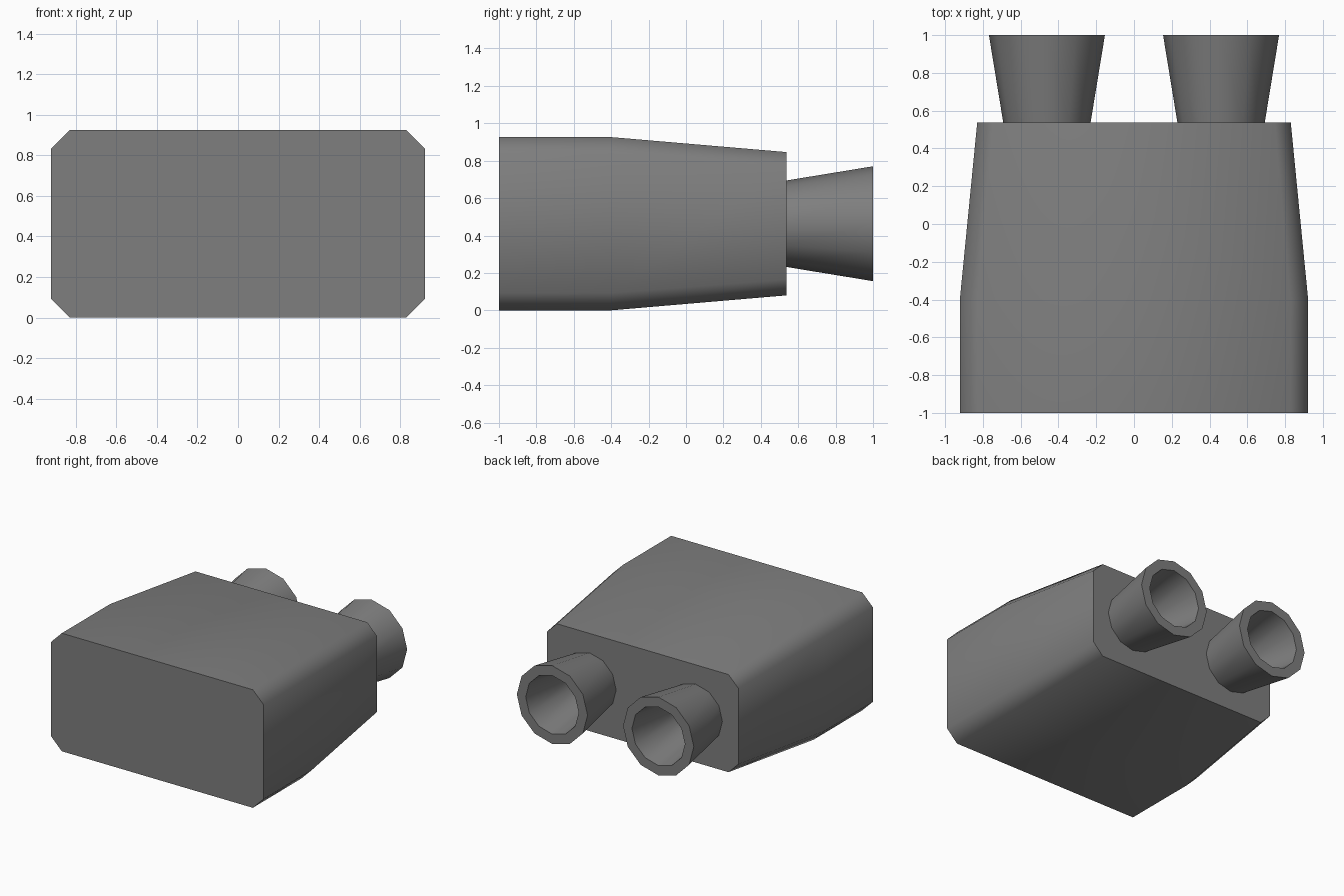
import bpy, bmesh, math

if "Cube" in bpy.data.objects:
    bpy.data.objects.remove(bpy.data.objects["Cube"])

grey = bpy.data.materials.new("dark_grey_metal")
grey.diffuse_color = (0.21, 0.21, 0.21, 1)
grey.use_nodes = True
grey.node_tree.nodes["Principled BSDF"].inputs["Base Color"].default_value = grey.diffuse_color
MID_Z = 0.463


def loft(name, rings, caps=True, closed=False):
    """Skin a list of equal-length point rings."""
    bm = bmesh.new()
    vr = [[bm.verts.new(p) for p in r] for r in rings]
    n = len(vr[0])
    pairs = list(zip(vr, vr[1:])) + ([(vr[-1], vr[0])] if closed else [])
    for a, b in pairs:
        for i in range(n):
            j = (i + 1) % n
            bm.faces.new((a[i], a[j], b[j], b[i]))
    if caps:
        bm.faces.new(vr[0])
        bm.faces.new(vr[-1])
    bmesh.ops.recalc_face_normals(bm, faces=bm.faces)
    me = bpy.data.meshes.new(name)
    bm.to_mesh(me)
    bm.free()
    me.materials.append(grey)
    ob = bpy.data.objects.new(name, me)
    bpy.context.collection.objects.link(ob)
    bpy.ops.object.select_all(action='DESELECT')
    ob.select_set(True)
    bpy.context.view_layer.objects.active = ob
    bpy.ops.object.shade_smooth_by_angle(angle=math.radians(55))
    return ob


def chamfered_rect(y, w, h, c):
    """Rectangle with cut corners, half sizes w and h."""
    quarter = [(w, h - c), (w - c, h)]
    pts = quarter + [(-x, z) for x, z in reversed(quarter)]
    pts += [(-x, -z) for x, z in pts]
    return [(x, y, MID_Z + z) for x, z in pts]


def circle(cx, y, r, n=12):
    return [(cx + r * math.cos(2 * math.pi * i / n), y,
             MID_Z + r * math.sin(2 * math.pi * i / n)) for i in range(n)]


# Engine housing: straight front, tapering to the back
loft("engine_housing", [chamfered_rect(-1.0, 0.922, MID_Z, 0.093),
                        chamfered_rect(-0.4, 0.922, MID_Z, 0.093),
                        chamfered_rect(0.537, 0.83, 0.383, 0.085)])

# Two flared hollow nozzles; the housing's back face closes the bores
for side, x in (("left", -0.461), ("right", 0.461)):
    loft(side + "_nozzle", [circle(x, 0.53, 0.23), circle(x, 1.0, 0.307),
                            circle(x, 1.0, 0.23), circle(x, 0.53, 0.155)],
         caps=False, closed=True)
